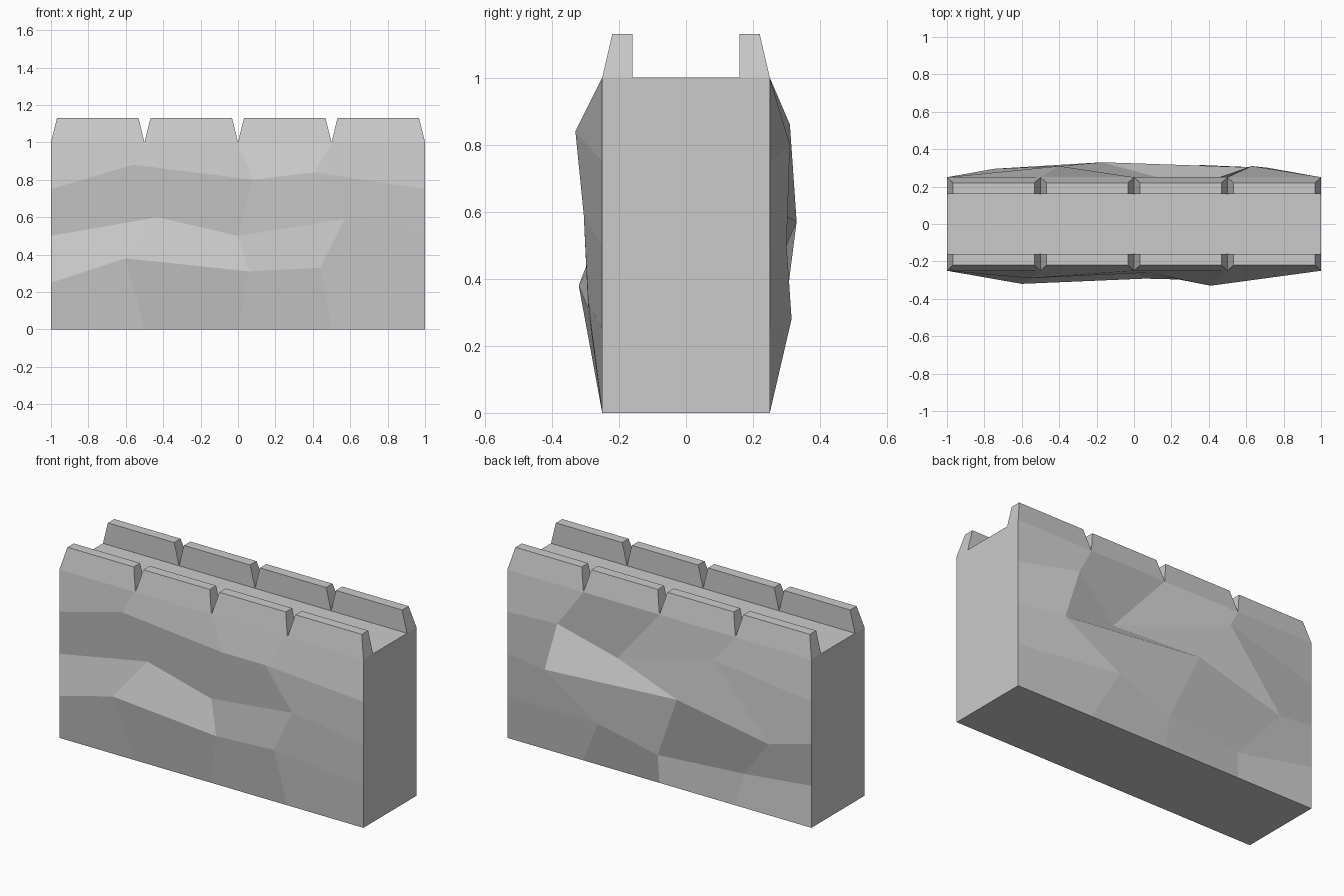
import bpy, bmesh

if "Cube" in bpy.data.objects:
    bpy.data.objects.remove(bpy.data.objects["Cube"])

W, D, LIP = 1.0, 0.25, 0.16      # half length, half depth, inner edge of the merlons

# Displaced inner points (x, y, z) of each rough stone side, rows from low to high
FRONT = [[(-.60, -.32, .38), (.06, -.292, .31), (.44, -.292, .33)],
         [(-.43, -.235, .60), (0, -.25, .50), (.57, -.305, .59)],
         [(-.56, -.29, .88), (.08, -.26, .80), (.41, -.33, .84)]]
BACK = [[(-.53, .21, .18), (-.01, .28, .18), (.36, .315, .28)],
        [(-.75, .295, .447), (-.17, .33, .57), (.72, .30, .50)],
        [(-.40, .31, .86), (.31, .20, .64), (.63, .31, .80)]]


def finish(bm, name):
    bmesh.ops.remove_doubles(bm, verts=bm.verts, dist=1e-4)
    bmesh.ops.recalc_face_normals(bm, faces=bm.faces)
    mesh = bpy.data.meshes.new(name)
    bm.to_mesh(mesh)
    bm.free()
    obj = bpy.data.objects.new(name, mesh)
    bpy.context.collection.objects.link(obj)
    return obj


def face(bm, points):
    bm.faces.new([bm.verts.new(p) for p in points])


def rough_side(bm, inner, y):
    # 4 x 4 grid: straight border, displaced inside
    def point(i, j):
        if 0 < i < 4 and 0 < j < 4:
            return inner[j - 1][i - 1]
        return (-W + i * .5, y, j * .25)
    for i in range(4):
        for j in range(4):
            face(bm, [point(i, j), point(i + 1, j), point(i + 1, j + 1), point(i, j + 1)])


# Wall body: two rough sides, flat ends, base and walkway
bm = bmesh.new()
rough_side(bm, FRONT, -D)
rough_side(bm, BACK, D)
for x in (-W, W):
    face(bm, [(x, -D, 0), (x, D, 0), (x, D, 1), (x, -D, 1)])
for y, z in ((D, 0), (D, 1)):
    face(bm, [(-W, -y, z), (W, -y, z), (W, y, z), (-W, y, z)])
finish(bm, "wall_body")

# Merlons: four tapered blocks along each top edge
for side, label in ((-1, "front"), (1, "back")):
    for k in range(4):
        x0, x1 = -W + k * .5, -W + (k + 1) * .5
        bm = bmesh.new()
        low = [(x0, side * D, 1), (x1, side * D, 1), (x1, side * LIP, 1), (x0, side * LIP, 1)]
        a, b = x0 + .032, x1 - .032
        high = [(a, side * .22, 1.13), (b, side * .22, 1.13),
                (b, side * LIP, 1.13), (a, side * LIP, 1.13)]
        face(bm, high)
        for i in range(4):
            n = (i + 1) % 4
            face(bm, [low[i], low[n], high[n], high[i]])
        face(bm, low)
        finish(bm, f"{label}_merlon_{k + 1}")
